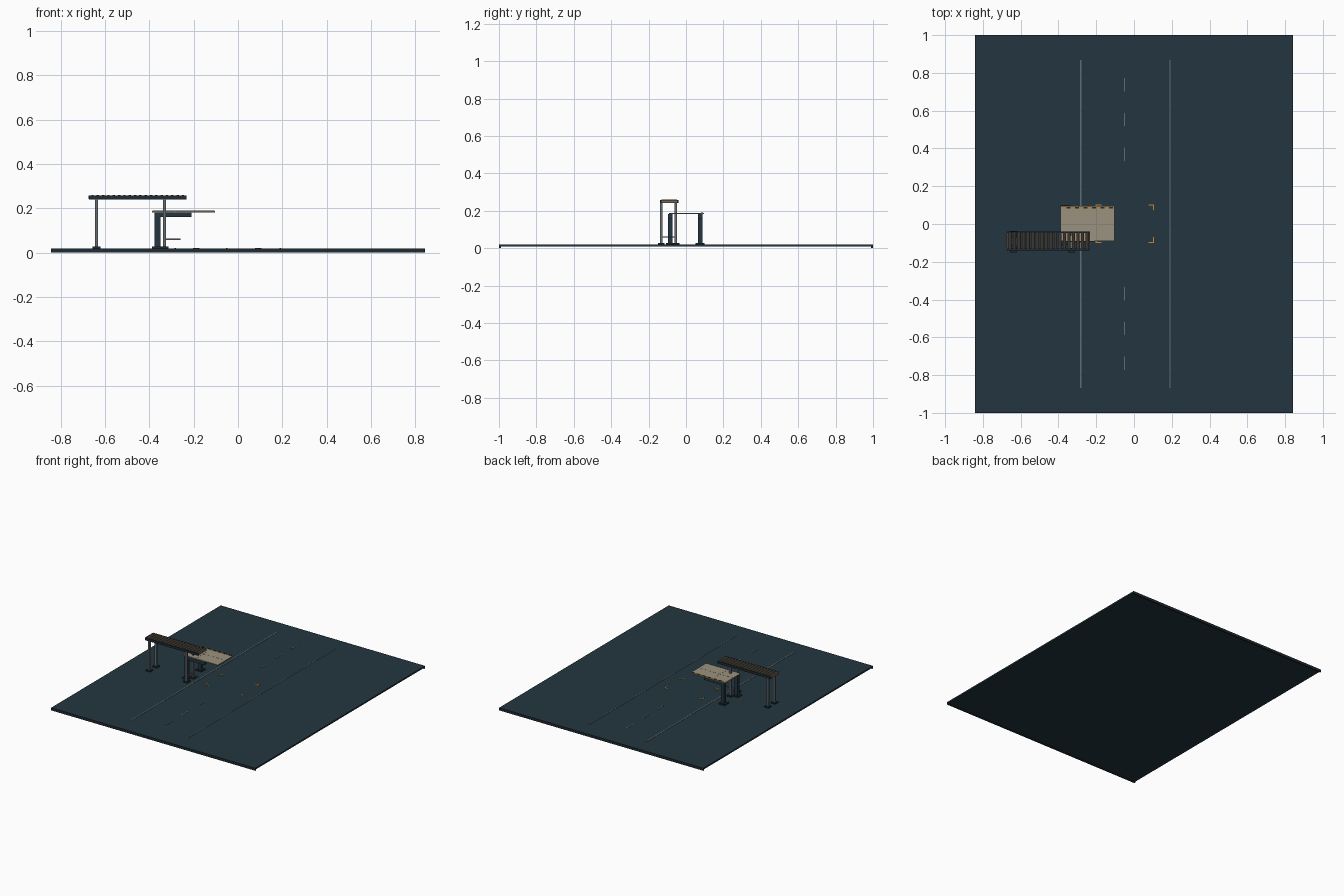
import bpy
import bmesh
import math
from mathutils import Matrix

if "Cube" in bpy.data.objects:
    bpy.data.objects.remove(bpy.data.objects["Cube"])


def material(name, color):
    m = bpy.data.materials.new(name)
    m.diffuse_color = (*color, 1)
    m.use_nodes = True
    m.node_tree.nodes["Principled BSDF"].inputs["Base Color"].default_value = m.diffuse_color
    return m


NAVY = material("dark blue", (0.017, 0.036, 0.052))
DARK = material("charcoal", (0.014, 0.024, 0.032))
GREY = material("steel grey", (0.13, 0.155, 0.17))
TAN = material("warm tan", (0.33, 0.29, 0.21))
SEAM = material("dull tan", (0.25, 0.22, 0.16))
ROLL = material("roller brown", (0.17, 0.135, 0.095))
ORANGE = material("safety orange", (0.55, 0.25, 0.03))


def finish(name, bm, mat):
    mesh = bpy.data.meshes.new(name)
    bm.to_mesh(mesh)
    bm.free()
    mesh.materials.append(mat)
    ob = bpy.data.objects.new(name, mesh)
    bpy.context.collection.objects.link(ob)
    return ob


def boxes(name, mat, spans):
    """One object from boxes, each given as x0, x1, y0, y1, z0, z1."""
    bm = bmesh.new()
    for x0, x1, y0, y1, z0, z1 in spans:
        m = Matrix.Translation(((x0 + x1) / 2, (y0 + y1) / 2, (z0 + z1) / 2))
        m = m @ Matrix.Diagonal((x1 - x0, y1 - y0, z1 - z0, 1))
        bmesh.ops.create_cube(bm, size=1, matrix=m)
    return finish(name, bm, mat)


def post(x, y, w, z0, z1):
    return (x - w / 2, x + w / 2, y - w / 2, y + w / 2, z0, z1)


# Ground slab with edge beams at the front and back
TOP = 0.019
boxes("ground_slab", NAVY, [(-0.843, 0.843, -0.995, 0.995, 0.008, TOP)])
boxes("edge_beams", DARK, [(-0.843, 0.843, -1, -0.99, 0, TOP),
                           (-0.843, 0.843, 0.99, 1, 0, TOP)])

# Painted lane lines
PAINT = TOP + 0.002
boxes("lane_edges", GREY, [(-0.287, -0.279, -0.868, 0.868, TOP, PAINT),
                           (0.188, 0.193, -0.868, 0.868, TOP, PAINT)])
boxes("lane_dashes", GREY,
      [(-0.053, -0.047, s * y - 0.035, s * y + 0.035, TOP, PAINT)
       for s in (-1, 1) for y in (0.369, 0.553, 0.737)])

# Corner brackets marking the bay
marks = []
for x, sx in ((-0.203, 1), (0.107, -1)):
    for y, sy in ((-0.1, 1), (0.104, -1)):
        for lx, ly in ((0.03, 0.006), (0.006, 0.03)):
            xs = sorted((x, x + sx * lx))
            ys = sorted((y, y + sy * ly))
            marks.append((*xs, *ys, TOP, PAINT))
boxes("bay_brackets", ORANGE, marks)

# Cantilever frames carrying the deck
frames, feet = [], []
for y in (-0.083, 0.075):
    frames.append((-0.376, -0.349, y - 0.012, y + 0.012, TOP, 0.182))
    frames.append((-0.349, -0.21, y - 0.012, y + 0.012, 0.16, 0.182))
    feet.append((-0.388, -0.337, y - 0.025, y + 0.025, TOP, 0.027))
boxes("cantilever_frames", NAVY, frames)
boxes("frame_feet", DARK, feet)

# Deck panel, seams and hazard strip
boxes("deck_panel", TAN, [(-0.388, -0.103, -0.09, 0.095, 0.182, 0.189)])
boxes("deck_seams", SEAM, [(-0.385, -0.106, -0.001, 0.001, 0.189, 0.1895),
                           (-0.284, -0.282, -0.087, 0.08, 0.189, 0.1895)])
N = 12
step = 0.27 / N
for name, mat, first in (("hazard_orange", ORANGE, 0), ("hazard_dark", DARK, 1)):
    boxes(name, mat, [(-0.38 + i * step, -0.38 + (i + 1) * step,
                       0.081, 0.091, 0.189, 0.191) for i in range(first, N, 2)])

# Conveyor rails and end bars
boxes("conveyor_rails", DARK, [(-0.672, -0.232, -0.139, -0.131, 0.241, 0.258),
                               (-0.672, -0.232, -0.047, -0.039, 0.241, 0.258)])
boxes("conveyor_ends", ROLL, [(-0.674, -0.668, -0.131, -0.047, 0.243, 0.258),
                              (-0.238, -0.232, -0.131, -0.047, 0.243, 0.258)])

# Conveyor rollers
bm = bmesh.new()
for i in range(18):
    x = -0.656 + i * 0.408 / 17
    bmesh.ops.create_cone(bm, cap_ends=True, segments=10, radius1=0.009,
                          radius2=0.009, depth=0.084,
                          matrix=Matrix.Translation((x, -0.089, 0.252))
                          @ Matrix.Rotation(math.pi / 2, 4, 'X'))
finish("conveyor_rollers", bm, ROLL)

# Conveyor legs, feet and low brace
legs = [(x, y) for x in (-0.638, -0.331) for y in (-0.133, -0.054)]
boxes("conveyor_legs", GREY, [post(x, y, 0.014, TOP, 0.243) for x, y in legs])
boxes("conveyor_feet", DARK, [post(x, y, 0.036, TOP, 0.027) for x, y in legs])
boxes("low_brace", GREY, [(-0.331, -0.26, -0.097, -0.089, 0.057, 0.063),
                          (-0.335, -0.327, -0.133, -0.054, 0.057, 0.063)])
